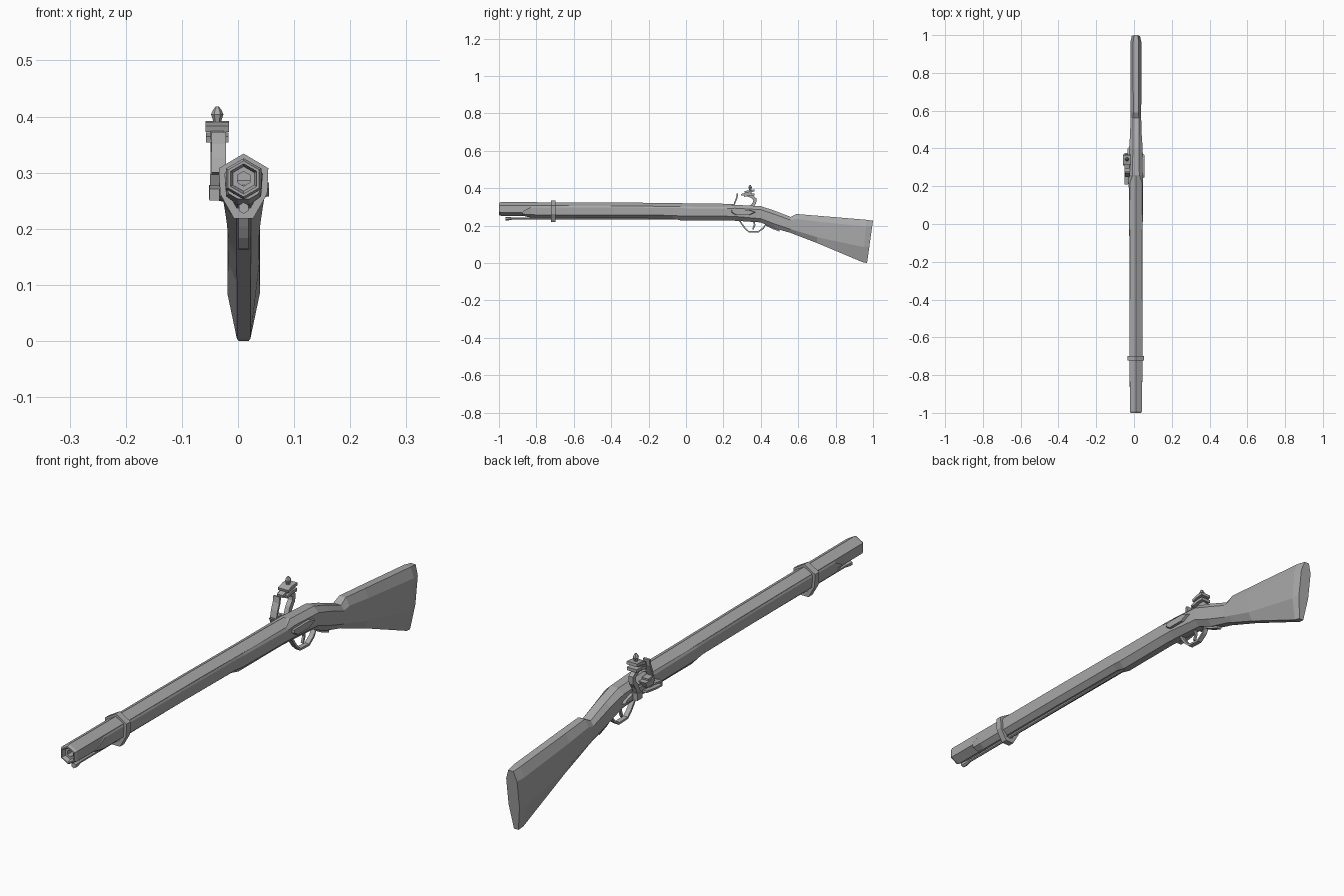
import bpy, bmesh, math
from mathutils import Vector

CX = 0.01  # centre line of barrel and stock
grey = bpy.data.materials.new("plain grey")
grey.diffuse_color = (0.4, 0.4, 0.4, 1)


def finish(name, bm):
    bmesh.ops.recalc_face_normals(bm, faces=bm.faces)
    me = bpy.data.meshes.new(name)
    bm.to_mesh(me)
    bm.free()
    me.materials.append(grey)
    ob = bpy.data.objects.new(name, me)
    bpy.context.collection.objects.link(ob)
    return ob


def loft(name, rings, closed=False):
    """Skin equal-sized rings of points; cap the ends unless closed."""
    bm = bmesh.new()
    vs = [[bm.verts.new(p) for p in r] for r in rings]
    n = len(vs[0])
    pairs = list(zip(vs, vs[1:])) + ([(vs[-1], vs[0])] if closed else [])
    for a, b in pairs:
        for i in range(n):
            j = (i + 1) % n
            bm.faces.new((a[i], a[j], b[j], b[i]))
    if not closed:
        bm.faces.new(vs[0])
        bm.faces.new(vs[-1])
    return finish(name, bm)


def hex_ring(y, r, z, x=CX, n=6):
    return [(x + r * math.sin(math.tau * i / n), y, z + r * math.cos(math.tau * i / n)) for i in range(n)]


def plate(name, outline, x0, x1, inset=0.0):
    """Side outline (y, z) given thickness along x, with a bevelled x0 face."""
    c = sum((Vector(p) for p in outline), Vector((0, 0))) / len(outline)
    small = [Vector(p) + (c - Vector(p)) * inset for p in outline]
    return loft(name, [[(x0, *p) for p in small], [(x1, *p) for p in outline]])


def tube(name, path, w, t, x=CX):
    """Flat strap following a (y, z) path, w wide along x and t thick."""
    rings = []
    for i, p in enumerate(path):
        a, b = Vector(path[max(i - 1, 0)]), Vector(path[min(i + 1, len(path) - 1)])
        d = (b - a).normalized()
        o = Vector((-d.y, d.x)) * t / 2
        p = Vector(p)
        rings.append([(x + sx * w / 2, *(p + o * so)) for sx, so in ((-1, -1), (1, -1), (1, 1), (-1, 1))])
    return loft(name, rings)


def stock_ring(y, zt, zs, zl, zb, wt, ws, wl, wb, lean=0.0):
    """Eight-sided section: top, shoulder, lower side, bottom heights and half widths."""
    half = [(wt, zt), (ws, zs), (wl, zl), (wb, zb)]
    pts = half + [(-w, z) for w, z in reversed(half)]
    return [(CX + w, y + lean * (z - zb), z) for w, z in pts]


# Six-sided barrel with hollow muzzle
loft("barrel", [
    hex_ring(-0.86, 0.013, 0.289), hex_ring(-0.985, 0.013, 0.289), hex_ring(-0.985, 0.022, 0.289),
    hex_ring(-1.0, 0.027, 0.289), hex_ring(-1.0, 0.032, 0.289), hex_ring(-0.99, 0.0365, 0.289),
    hex_ring(-0.3, 0.036, 0.287), hex_ring(0.255, 0.036, 0.280)])

# Wooden fore-end, wrist and butt
loft("stock", [
    stock_ring(-0.875, 0.278, 0.274, 0.262, 0.253, 0.030, 0.032, 0.026, 0.010),
    stock_ring(-0.83, 0.303, 0.298, 0.258, 0.243, 0.031, 0.034, 0.031, 0.011),
    stock_ring(-0.40, 0.304, 0.297, 0.257, 0.241, 0.032, 0.035, 0.032, 0.012),
    stock_ring(-0.07, 0.302, 0.294, 0.255, 0.238, 0.032, 0.035, 0.032, 0.012),
    stock_ring(-0.03, 0.301, 0.293, 0.251, 0.228, 0.032, 0.036, 0.034, 0.013),
    stock_ring(0.22, 0.300, 0.290, 0.250, 0.228, 0.032, 0.038, 0.036, 0.013),
    stock_ring(0.26, 0.311, 0.293, 0.249, 0.226, 0.018, 0.038, 0.036, 0.013),
    stock_ring(0.40, 0.304, 0.285, 0.237, 0.217, 0.016, 0.036, 0.034, 0.013),
    stock_ring(0.47, 0.281, 0.262, 0.210, 0.186, 0.016, 0.031, 0.030, 0.013),
    stock_ring(0.56, 0.246, 0.229, 0.180, 0.161, 0.016, 0.028, 0.027, 0.013),
    stock_ring(0.59, 0.262, 0.236, 0.172, 0.149, 0.013, 0.028, 0.027, 0.013),
    stock_ring(0.70, 0.253, 0.222, 0.138, 0.107, 0.014, 0.029, 0.028, 0.012),
    stock_ring(0.945, 0.231, 0.195, 0.085, 0.004, 0.014, 0.029, 0.029, 0.012, 0.09),
    stock_ring(0.968, 0.226, 0.190, 0.090, 0.0, 0.010, 0.022, 0.022, 0.009, 0.14)])

# Ramrod below the barrel, with flared tip
loft("ramrod", [hex_ring(y, r, z) for y, r, z in (
    (-0.965, 0.010, 0.237), (-0.955, 0.010, 0.237), (-0.93, 0.006, 0.238), (0.0, 0.006, 0.238))])


# Band clasping barrel and fore-end
def band_ring(y, s):
    half = [(0.0, 0.334), (0.044, 0.308), (0.042, 0.262), (0.017, 0.218)]
    pts = half + [(-w, z) for w, z in half[:0:-1]]
    return [(CX + w * s, y, 0.28 + (z - 0.28) * s) for w, z in pts]


loft("barrel_band", [band_ring(-0.722, 0.7), band_ring(-0.722, 1), band_ring(-0.698, 1),
                     band_ring(-0.698, 0.7)], True)

# Trigger and its guard
tube("trigger_guard", [(0.285, 0.229), (0.30, 0.206), (0.315, 0.186), (0.335, 0.168), (0.385, 0.166),
                       (0.413, 0.186), (0.425, 0.205), (0.46, 0.187), (0.50, 0.172)], 0.018, 0.008)
tube("trigger", [(0.36, 0.230), (0.367, 0.205), (0.358, 0.180)], 0.008, 0.009)

# Lock plate on the left, side plate on the right
lock = [(0.205, 0.272), (0.24, 0.283), (0.33, 0.284), (0.40, 0.262), (0.41, 0.252),
        (0.35, 0.248), (0.24, 0.250), (0.21, 0.258)]
plate("lock_plate", lock, -0.034, -0.022, 0.1)
plate("side_plate", [(0.24, 0.284), (0.34, 0.284), (0.375, 0.272), (0.34, 0.256), (0.265, 0.256),
                     (0.24, 0.272)], 0.055, 0.044, 0.12)

# Priming pan, frizzen and spring
plate("priming_pan", [(0.25, 0.297), (0.305, 0.297), (0.295, 0.276), (0.26, 0.276)], -0.050, -0.022)
tube("frizzen", [(0.285, 0.300), (0.255, 0.303), (0.262, 0.325), (0.272, 0.350), (0.275, 0.372)],
     0.026, 0.008, -0.034)
tube("frizzen_spring", [(0.30, 0.263), (0.25, 0.256), (0.21, 0.254), (0.21, 0.268), (0.25, 0.274)],
     0.018, 0.007, -0.042)

# Cocking hammer: swan neck, jaws, flint and clamp screw
tube("hammer_neck", [(0.340, 0.258), (0.343, 0.280), (0.352, 0.302), (0.367, 0.322), (0.368, 0.342),
                     (0.350, 0.357), (0.325, 0.366)], 0.018, 0.018, -0.040)
tube("hammer_pivot", [(0.327, 0.265), (0.356, 0.265)], 0.030, 0.026, -0.037)
tube("lower_jaw", [(0.310, 0.359), (0.340, 0.366), (0.367, 0.366)], 0.040, 0.011, -0.037)
tube("upper_jaw", [(0.314, 0.378), (0.340, 0.385), (0.366, 0.387)], 0.042, 0.011, -0.037)
tube("flint", [(0.296, 0.364), (0.345, 0.376)], 0.024, 0.010, -0.037)


def flat_ring(z, r):
    return [(-0.037 + r * math.cos(math.tau * i / 6), 0.343 + r * math.sin(math.tau * i / 6), z) for i in range(6)]


loft("clamp_screw", [flat_ring(z, r) for z, r in (
    (0.365, 0.007), (0.392, 0.007), (0.404, 0.011), (0.411, 0.008), (0.418, 0.003))])
